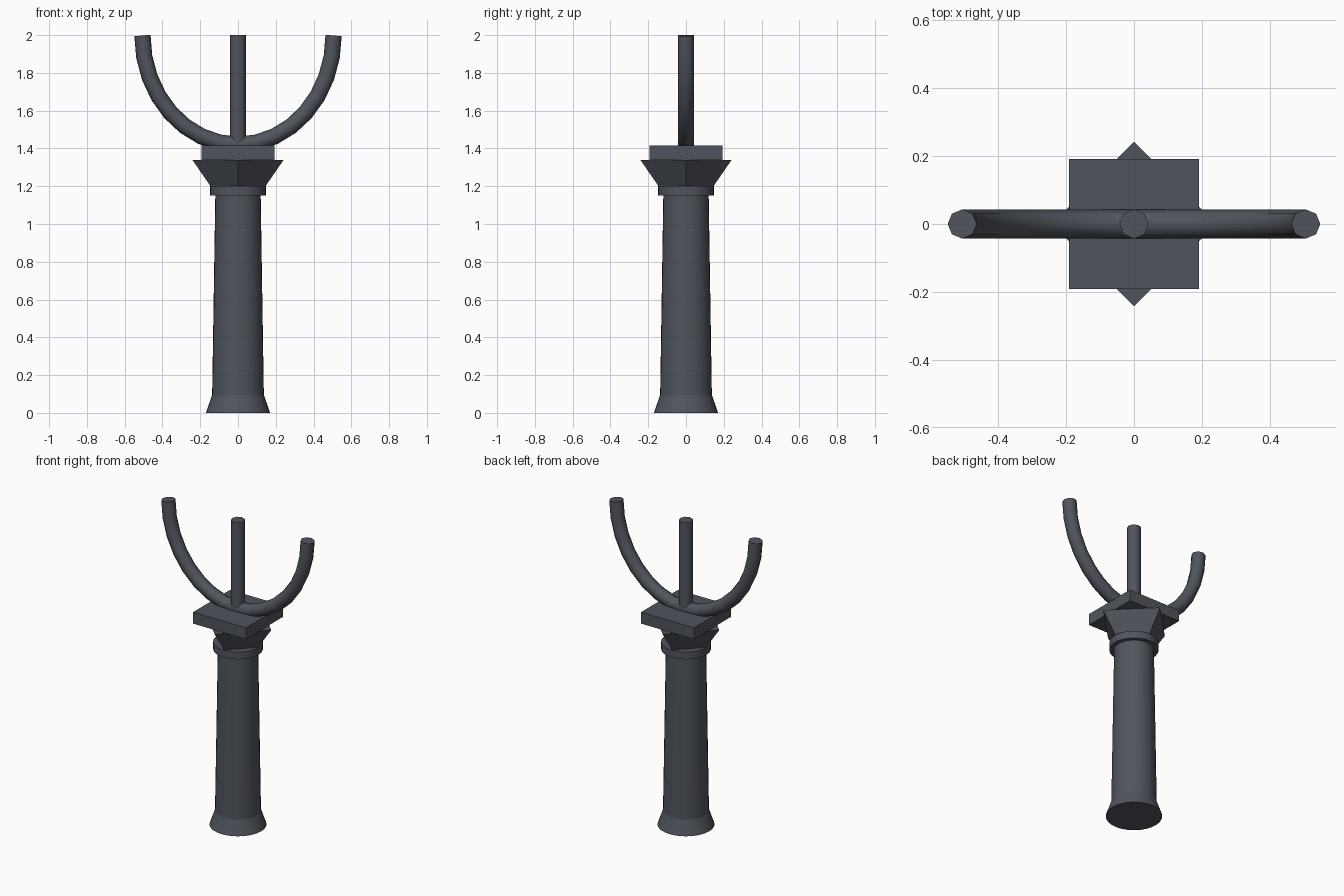
import bpy, bmesh, math
from mathutils import Vector

if "Cube" in bpy.data.objects:
    bpy.data.objects.remove(bpy.data.objects["Cube"])

slate = bpy.data.materials.new("dark_slate")
slate.diffuse_color = (0.08, 0.09, 0.108, 1)
slate.use_nodes = True
slate.node_tree.nodes["Principled BSDF"].inputs["Base Color"].default_value = slate.diffuse_color


def make_object(name, bm, smooth_angle=None):
    bmesh.ops.recalc_face_normals(bm, faces=bm.faces)
    mesh = bpy.data.meshes.new(name)
    bm.to_mesh(mesh)
    bm.free()
    mesh.materials.append(slate)
    obj = bpy.data.objects.new(name, mesh)
    bpy.context.collection.objects.link(obj)
    if smooth_angle:
        bpy.ops.object.select_all(action='DESELECT')
        obj.select_set(True)
        bpy.context.view_layer.objects.active = obj
        bpy.ops.object.shade_smooth_by_angle(angle=math.radians(smooth_angle))
    return obj


def loft(name, rings, smooth_angle=None):
    """Skin a list of equal-length point rings and cap both ends."""
    bm = bmesh.new()
    loops = [[bm.verts.new(p) for p in ring] for ring in rings]
    n = len(loops[0])
    for a, b in zip(loops, loops[1:]):
        for i in range(n):
            j = (i + 1) % n
            bm.faces.new((a[i], a[j], b[j], b[i]))
    bm.faces.new(loops[0][::-1])
    bm.faces.new(loops[-1])
    return make_object(name, bm, smooth_angle)


def turned(name, profile, sides, start=0.0, smooth_angle=None):
    """Stack of regular polygons from (radius, height) pairs."""
    angles = [start + math.tau * i / sides for i in range(sides)]
    return loft(name, [[(r * math.cos(a), r * math.sin(a), z) for a in angles]
                       for r, z in profile], smooth_angle)


# Round column: flared foot, tapering shaft, collar
turned("foot", [(0.17, 0), (0.137, 0.095)], 32, 0, 30)
turned("shaft", [(0.137, 0.09), (0.12, 1.16)], 32, 0, 30)
turned("collar", [(0.148, 1.152), (0.148, 1.2)], 32, 0, 30)

# Diamond capital under a square slab
turned("capital", [(0.142, 1.195), (0.242, 1.34)], 4)
turned("slab", [(0.192 * math.sqrt(2), 1.34), (0.192 * math.sqrt(2), 1.415)], 4, math.pi / 4)

# Eight-sided middle prong
TUBE = 0.043
turned("middle_prong", [(TUBE, 1.42), (TUBE, 2.0)], 8, 0, 50)

# Curved outer prongs: one tube swept along a half ellipse
STEPS = 16
path = [Vector((-0.506 * math.cos(math.pi * i / STEPS), 0,
                1.998 - 0.578 * math.sin(math.pi * i / STEPS))) for i in range(STEPS + 1)]
rings = []
for i, p in enumerate(path):
    tangent = (path[min(i + 1, STEPS)] - path[max(i - 1, 0)]).normalized()
    side = Vector((-tangent.z, 0, tangent.x))
    rings.append([p + TUBE * (math.cos(a) * side + math.sin(a) * Vector((0, 1, 0)))
                  for a in (math.tau * k / 8 for k in range(8))])
loft("outer_prongs", rings, 50)
